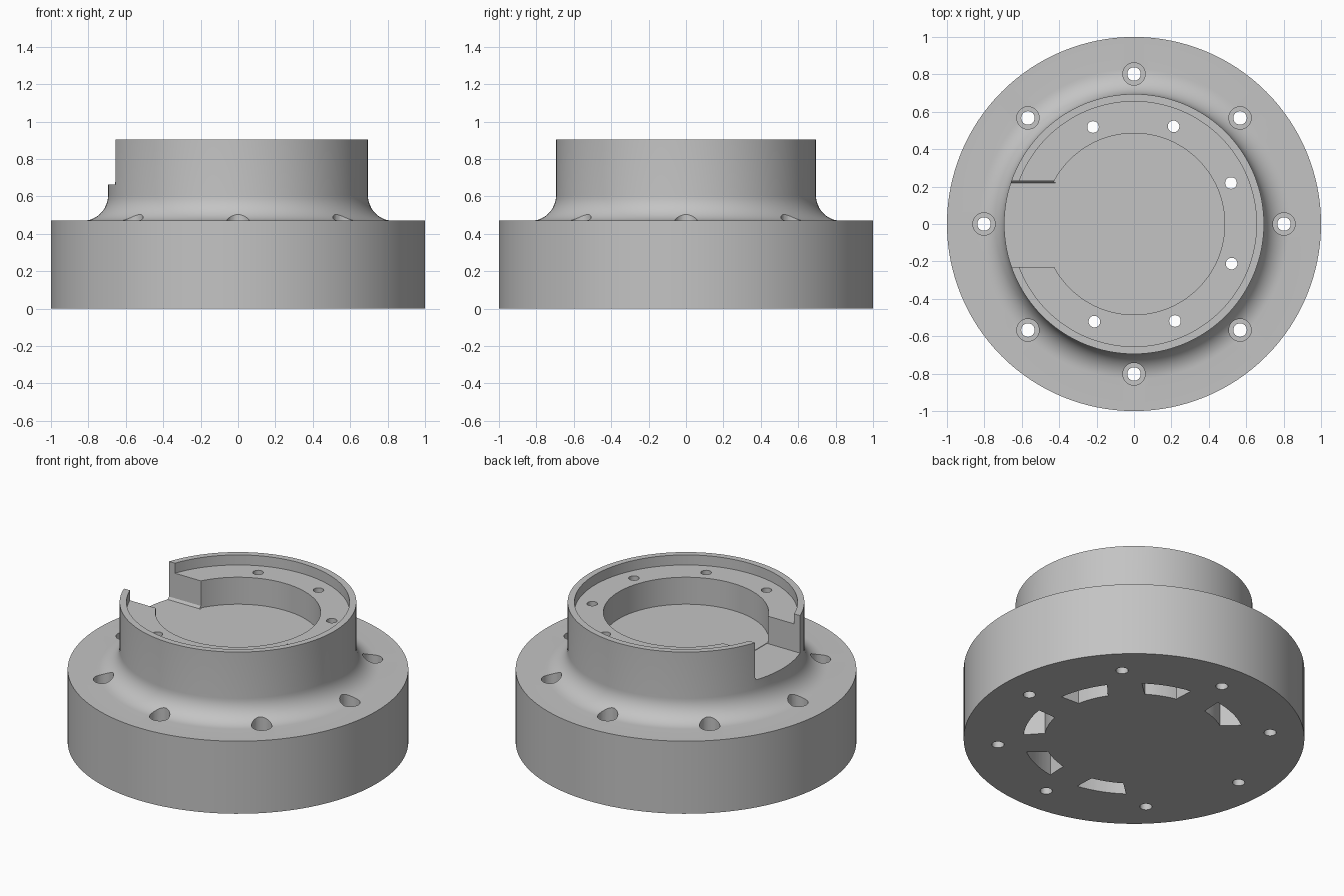
import bpy, bmesh, math
from mathutils import Matrix, Vector

if "Cube" in bpy.data.objects:
    bpy.data.objects.remove(bpy.data.objects["Cube"])

grey = bpy.data.materials.new("grey")
grey.diffuse_color = (0.55, 0.55, 0.55, 1)
grey.use_nodes = True
grey.node_tree.nodes["Principled BSDF"].inputs["Base Color"].default_value = grey.diffuse_color


def make_object(name, bm):
    bmesh.ops.remove_doubles(bm, verts=bm.verts, dist=1e-5)
    bmesh.ops.recalc_face_normals(bm, faces=bm.faces)
    mesh = bpy.data.meshes.new(name)
    bm.to_mesh(mesh)
    bm.free()
    mesh.materials.append(grey)
    obj = bpy.data.objects.new(name, mesh)
    bpy.context.collection.objects.link(obj)
    return obj


def add_lathe(bm, profile, segments, offset=(0, 0, 0)):
    """Revolve (radius, height) points that begin and end on the axis."""
    verts = [bm.verts.new((r, 0, z)) for r, z in profile]
    edges = [bm.edges.new(pair) for pair in zip(verts, verts[1:])]
    old = set(bm.verts) - set(verts)
    bmesh.ops.spin(bm, geom=verts + edges, cent=(0, 0, 0), axis=(0, 0, 1),
                   angle=math.tau, steps=segments, use_merge=False)
    new = [v for v in bm.verts if v not in old]
    bmesh.ops.remove_doubles(bm, verts=new, dist=1e-5)
    new = [v for v in bm.verts if v not in old]
    bmesh.ops.translate(bm, verts=new, vec=offset)


def add_prism(bm, outline, shift):
    """Extrude a closed 3D outline along a vector."""
    face = bm.faces.new([bm.verts.new(p) for p in outline])
    ext = bmesh.ops.extrude_face_region(bm, geom=[face], use_keep_orig=True)
    moved = [g for g in ext["geom"] if isinstance(g, bmesh.types.BMVert)]
    bmesh.ops.translate(bm, verts=moved, vec=shift)


def polar(r, degrees, z=0):
    a = math.radians(degrees)
    return Vector((r * math.cos(a), r * math.sin(a), z))


def cut(target, bm, name):
    cutter = make_object(name, bm)
    cutter.hide_render = True
    mod = target.modifiers.new(name, 'BOOLEAN')
    mod.operation = 'DIFFERENCE'
    mod.solver = 'EXACT'
    mod.object = cutter
    bpy.context.view_layer.objects.active = target
    bpy.ops.object.modifier_apply(modifier=name)
    bpy.data.objects.remove(cutter)


# Flanged body: wide base, concave fillet, neck, recessed ledge and bore
R = 0.135
fillet = [(0.695 + R - R * math.sin(t), 0.47 + R - R * math.cos(t))
          for t in (math.pi / 2 * i / 12 for i in range(13))]
profile = [(0, 0), (1, 0), (1, 0.47)] + fillet + [
    (0.695, 0.905), (0.655, 0.905), (0.655, 0.84),
    (0.485, 0.84), (0.485, 0.665), (0, 0.665)]
bm = bmesh.new()
add_lathe(bm, profile, 128)
body = make_object("flanged_housing", bm)

# Side slot through the neck wall, with a small chamfer on one side
bm = bmesh.new()
section = [(-0.23, 0.662), (0.22, 0.662), (0.23, 0.678), (0.23, 1.1), (-0.23, 1.1)]
add_prism(bm, [(-0.9, y, z) for y, z in section], (0.48, 0, 0))
cut(body, bm, "slot_cutter")

# Counterbored mounting holes around the flange
bm = bmesh.new()
for k in range(8):
    add_lathe(bm, [(0, -0.1), (0.036, -0.1), (0.036, 0.33), (0.06, 0.33),
                   (0.06, 0.7), (0, 0.7)], 32, polar(0.802, 45 * k))
cut(body, bm, "mounting_hole_cutter")

# Flared pockets under the ledge, none below the slot
angles = [22.5 + 45 * k for k in range(-3, 3)]
bm = bmesh.new()
for a in angles:
    outline = [polar(0.65, a - 13.4 + 26.8 * i / 8, -0.1) for i in range(9)]
    outline += [polar(0.527, a + 10.6 - 21.2 * i / 6, -0.1) for i in range(7)]
    add_prism(bm, outline, (0, 0, 0.7))
cut(body, bm, "pocket_cutter")

# Screw holes from the ledge into the pockets
bm = bmesh.new()
for a in angles:
    add_lathe(bm, [(0, 0.5), (0.031, 0.5), (0.031, 1.0), (0, 1.0)], 32,
              polar(0.563, a + 0.4))
cut(body, bm, "screw_hole_cutter")

# Smooth curved walls, sharp rims
bpy.ops.object.select_all(action='DESELECT')
body.select_set(True)
bpy.context.view_layer.objects.active = body
bpy.ops.object.shade_smooth_by_angle(angle=math.radians(30))
